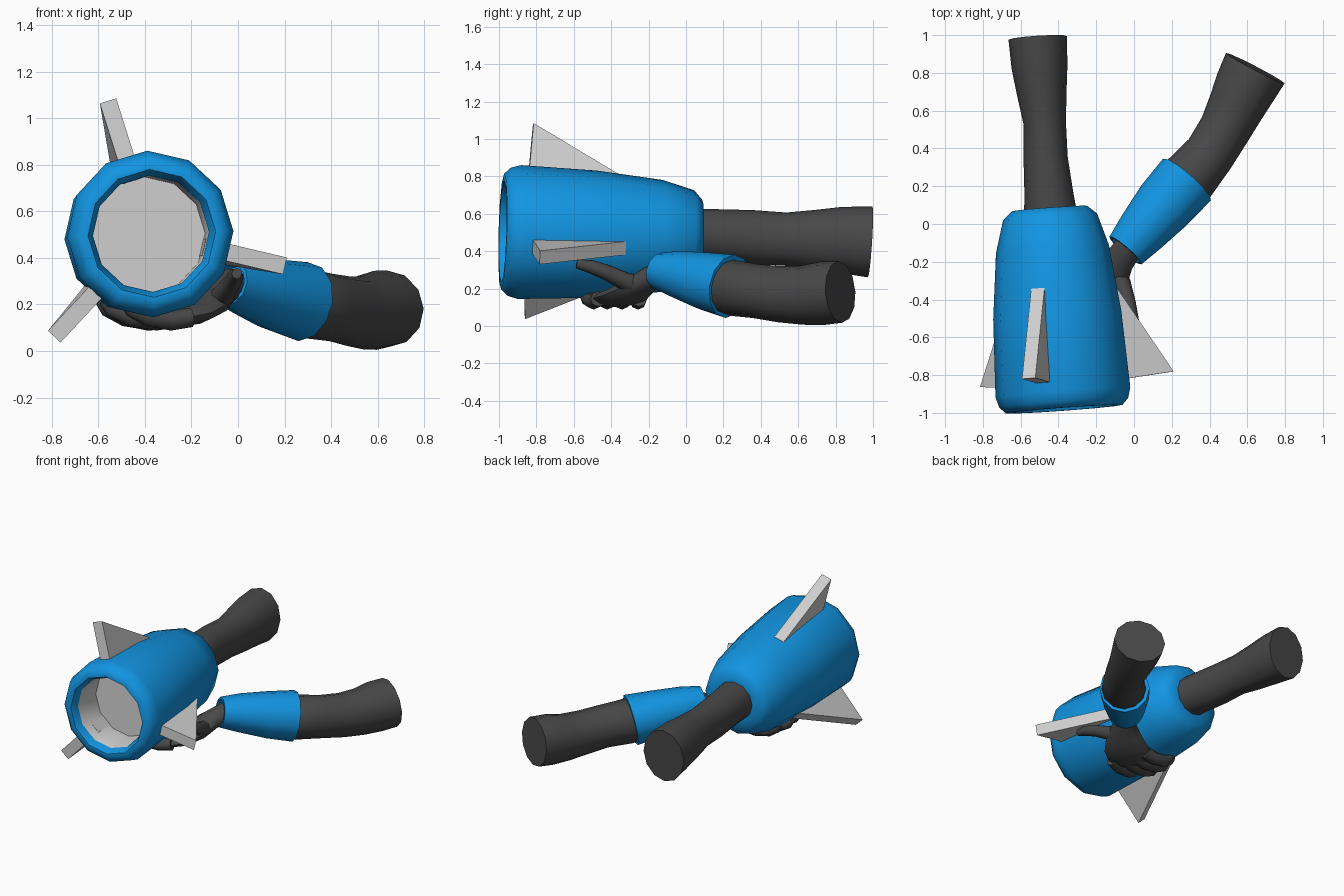
import bpy, bmesh, math
from mathutils import Vector

if "Cube" in bpy.data.objects:
    bpy.data.objects.remove(bpy.data.objects["Cube"])


def material(name, rgb):
    m = bpy.data.materials.new(name)
    m.diffuse_color = (*rgb, 1)
    m.use_nodes = True
    m.node_tree.nodes["Principled BSDF"].inputs["Base Color"].default_value = m.diffuse_color
    return m


BLUE = material("blue", (0.006, 0.30, 0.76))
DARK = material("dark_grey", (0.065, 0.065, 0.065))
LIGHT = material("light_grey", (0.62, 0.62, 0.62))


def finish(name, bm, mats, angle=None):
    bmesh.ops.recalc_face_normals(bm, faces=bm.faces)
    me = bpy.data.meshes.new(name)
    bm.to_mesh(me)
    bm.free()
    ob = bpy.data.objects.new(name, me)
    bpy.context.collection.objects.link(ob)
    for m in mats:
        me.materials.append(m)
    if angle:
        bpy.ops.object.select_all(action='DESELECT')
        ob.select_set(True)
        bpy.context.view_layer.objects.active = ob
        bpy.ops.object.shade_smooth_by_angle(angle=math.radians(angle))
    return ob


def skin(bm, rings):
    """Bridge consecutive vertex rings and cap both ends."""
    n = len(rings[0])
    bands = []
    for a, b in zip(rings, rings[1:]):
        bands.append([bm.faces.new((a[i], a[(i + 1) % n], b[(i + 1) % n], b[i]))
                      for i in range(n)])
    caps = [bm.faces.new(rings[0]), bm.faces.new(rings[-1])]
    return bands, caps


def limb(name, path, mat, sides=12, angle=50, fixed=None):
    """Tube through (x, y, z, half width, half height) stations."""
    bm = bmesh.new()
    pts = [Vector(p[:3]) for p in path]
    rings = []
    for i, p in enumerate(path):
        t = fixed or (pts[min(i + 1, len(pts) - 1)] - pts[max(i - 1, 0)])
        t = t.normalized()
        side = t.cross(Vector((0, 0, 1))).normalized()
        up = side.cross(t)
        rings.append([bm.verts.new(pts[i] + side * p[3] * math.cos(a) + up * p[4] * math.sin(a))
                      for a in (2 * math.pi * k / sides for k in range(sides))])
    skin(bm, rings)
    return finish(name, bm, [mat], angle)


# Tilted frame of the barrel
ORIGIN = Vector((-0.37, -0.98, 0.505))
AXIS = Vector((-0.073, 1, -0.028)).normalized()
RIGHT = AXIS.cross(Vector((0, 0, 1))).normalized()
UP = RIGHT.cross(AXIS)


def barrel_point(s, r, a, off=0):
    radial = RIGHT * math.cos(a) + UP * math.sin(a)
    tangent = UP * math.cos(a) - RIGHT * math.sin(a)
    return ORIGIN + AXIS * s + radial * r + tangent * off


# Barrel: twelve-sided shell with a recessed light bore
profile = [(0.28, 0.25), (0.05, 0.25), (0.0, 0.275), (0.0, 0.31), (0.035, 0.343),
           (0.09, 0.358), (0.5, 0.34), (0.85, 0.30), (1.02, 0.25), (1.065, 0.20), (1.065, 0.12)]
bm = bmesh.new()
rings = [[bm.verts.new(barrel_point(s, r, math.radians(92 + 30 * k))) for k in range(12)]
         for s, r in profile]
bands, caps = skin(bm, rings)
for f in bands[0] + [caps[0]]:
    f.material_index = 1
finish("barrel", bm, [BLUE, LIGHT], 50)

# Three triangular fins around the barrel
for k in range(3):
    a = math.radians(107 + 120 * k)
    outline = [(0.13, 0.24), (0.16, 0.60), (0.64, 0.315), (0.64, 0.24)]
    bm = bmesh.new()
    rings = [[bm.verts.new(barrel_point(s, r, a, off)) for s, r in outline]
             for off in (-0.037, 0.037)]
    skin(bm, rings)
    finish(f"fin_{k + 1}", bm, [LIGHT])

# Upper arm leaving the back of the barrel
limb("straight_upper_arm", [
    (-0.44, 0.02, 0.49, 0.145, 0.135), (-0.45, 0.15, 0.485, 0.13, 0.14),
    (-0.468, 0.35, 0.475, 0.117, 0.145), (-0.472, 0.53, 0.465, 0.112, 0.142),
    (-0.487, 0.68, 0.46, 0.130, 0.160), (-0.50, 0.83, 0.46, 0.148, 0.177),
    (-0.51, 0.985, 0.45, 0.155, 0.190)], DARK)

# Sleeve on the bent forearm, hollow at both ends
direction = Vector((0.325, 0.375, -0.09))
limb("sleeve", [
    (-0.01, -0.10, 0.285, 0.08, 0.08), (-0.045, -0.14, 0.295, 0.095, 0.085),
    (-0.045, -0.14, 0.295, 0.112, 0.10), (0.04, -0.04, 0.275, 0.135, 0.128),
    (0.16, 0.10, 0.24, 0.16, 0.155), (0.28, 0.235, 0.212, 0.168, 0.172),
    (0.28, 0.235, 0.212, 0.15, 0.15)], BLUE, fixed=direction)

# Upper arm of the bent arm
limb("bent_upper_arm", [
    (0.24, 0.19, 0.21, 0.13, 0.13), (0.29, 0.24, 0.205, 0.15, 0.15),
    (0.40, 0.37, 0.187, 0.135, 0.145), (0.48, 0.50, 0.170, 0.137, 0.150),
    (0.54, 0.62, 0.165, 0.150, 0.158), (0.59, 0.725, 0.175, 0.165, 0.170),
    (0.642, 0.825, 0.182, 0.175, 0.165)], DARK)

# Wrist and palm, flattened under the barrel
limb("palm", [
    (-0.02, -0.11, 0.29, 0.075, 0.07), (-0.075, -0.19, 0.255, 0.08, 0.065),
    (-0.13, -0.26, 0.205, 0.12, 0.06), (-0.20, -0.32, 0.165, 0.15, 0.052),
    (-0.29, -0.375, 0.145, 0.155, 0.045), (-0.33, -0.40, 0.14, 0.13, 0.03)], DARK, 10)

# Four fingers wrapping around the underside
knuckles = [(-0.20, -0.47), (-0.25, -0.40), (-0.28, -0.33), (-0.31, -0.25)]
tips = [(-0.49, -0.55), (-0.58, -0.47), (-0.595, -0.37), (-0.565, -0.27)]
bend = [(0, 0.145, 0.042), (0.3, 0.132, 0.044), (0.65, 0.148, 0.042),
        (0.9, 0.185, 0.036), (1.0, 0.215, 0.02)]
for k, ((x0, y0), (x1, y1)) in enumerate(zip(knuckles, tips)):
    limb(f"finger_{k + 1}", [(x0 + (x1 - x0) * t, y0 + (y1 - y0) * t, z, r, r)
                             for t, z, r in bend], DARK, 8)

# Thumb pointing forward beside the barrel
limb("thumb", [
    (-0.10, -0.22, 0.215, 0.05, 0.05), (-0.065, -0.32, 0.235, 0.05, 0.05),
    (-0.03, -0.42, 0.285, 0.04, 0.042), (-0.01, -0.51, 0.318, 0.036, 0.036),
    (-0.005, -0.585, 0.333, 0.022, 0.024)], DARK, 8)
